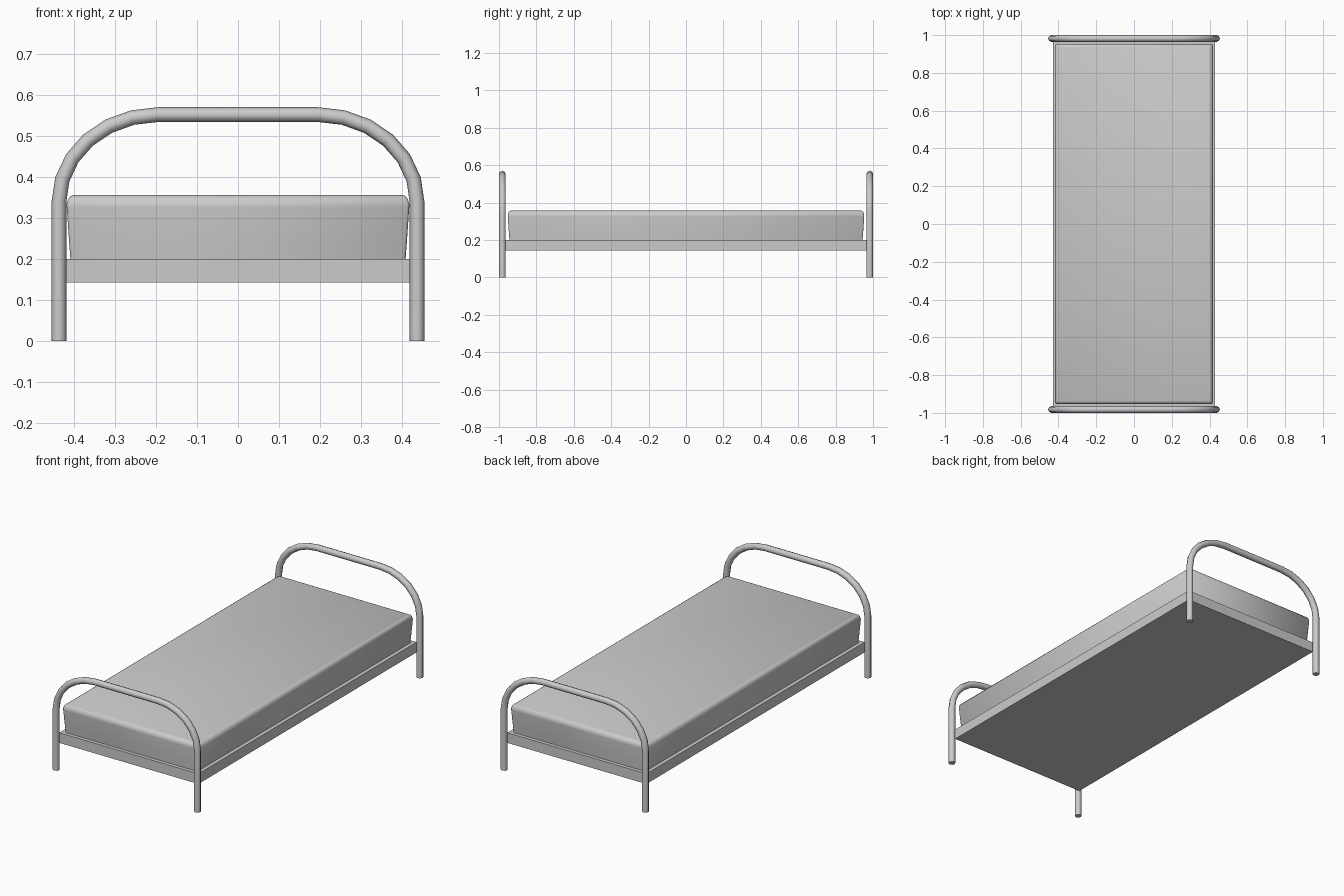
import bpy, bmesh, math
from mathutils import Vector

cube = bpy.data.objects.get("Cube")
if cube:
    bpy.data.objects.remove(cube, do_unlink=True)

grey = bpy.data.materials.new("light_grey")
grey.use_nodes = True
COLOUR = (0.6, 0.6, 0.6, 1)
grey.diffuse_color = COLOUR
grey.node_tree.nodes["Principled BSDF"].inputs["Base Color"].default_value = COLOUR


def finish(name, bm, smooth_angle=None):
    """Turn a bmesh into a named, coloured object."""
    bmesh.ops.recalc_face_normals(bm, faces=bm.faces)
    mesh = bpy.data.meshes.new(name)
    bm.to_mesh(mesh)
    bm.free()
    mesh.materials.append(grey)
    obj = bpy.data.objects.new(name, mesh)
    bpy.context.collection.objects.link(obj)
    if smooth_angle:
        bpy.ops.object.select_all(action='DESELECT')
        obj.select_set(True)
        bpy.context.view_layer.objects.active = obj
        bpy.ops.object.shade_smooth_by_angle(angle=math.radians(smooth_angle))
    return obj


def loft(bm, rings):
    """Skin a list of point rings and cap both ends."""
    loops = [[bm.verts.new(p) for p in ring] for ring in rings]
    count = len(loops[0])
    for a, b in zip(loops, loops[1:]):
        for i in range(count):
            j = (i + 1) % count
            bm.faces.new((a[i], a[j], b[j], b[i]))
    bm.faces.new(loops[0])
    bm.faces.new(loops[-1])


def end_rail(name, y, radius=0.018, sides=8, steps=6):
    """Bent tube: two legs joined by an arched top bar."""
    leg_x, bend_x, bend_z, top_z = 0.437, 0.195, 0.34, 0.553
    half = [(leg_x, 0)]
    for i in range(steps + 1):
        t = math.pi / 2 * i / steps
        half.append((bend_x + (leg_x - bend_x) * math.cos(t),
                     bend_z + (top_z - bend_z) * math.sin(t)))
    path = [Vector((x, y, z)) for x, z in half]
    path += [Vector((-x, y, z)) for x, z in reversed(half)]
    rings = []
    for i, p in enumerate(path):
        before, after = path[max(i - 1, 0)], path[min(i + 1, len(path) - 1)]
        tangent = (after - before).normalized()
        if i in (0, len(path) - 1):
            tangent.x = 0
        across = Vector((0, 1, 0)).cross(tangent).normalized()
        rings.append([p + radius * (across * math.cos(a) + Vector((0, 1, 0)) * math.sin(a))
                      for a in (math.tau * k / sides for k in range(sides))])
    bm = bmesh.new()
    loft(bm, rings)
    return finish(name, bm, 60)


# Tubular ends with legs
end_rail("foot_rail", -0.982)
end_rail("head_rail", 0.982)

# Flat slab carrying the mattress
bm = bmesh.new()
bmesh.ops.create_cube(bm, size=1)
for v in bm.verts:
    v.co = (v.co.x * 0.86, v.co.y * 1.928, 0.1715 + v.co.z * 0.057)
finish("bed_base", bm)

# Mattress: slightly flared sides with a rounded top edge
bm = bmesh.new()
profile = [(0.2, 0.009), (0.24, 0.006), (0.327, 0.0), (0.334, 0.0),
           (0.346, 0.003), (0.353, 0.008), (0.357, 0.016)]
rings = []
for z, inset in profile:
    x, y = 0.418 - inset, 0.953 - inset
    cut = 0.006
    rings.append([(sx * (x - cx), sy * (y - cy), z)
                  for sx, sy, cx, cy in ((1, 1, 0, cut), (1, 1, cut, 0),
                                         (-1, 1, cut, 0), (-1, 1, 0, cut),
                                         (-1, -1, 0, cut), (-1, -1, cut, 0),
                                         (1, -1, cut, 0), (1, -1, 0, cut))])
loft(bm, rings)
finish("mattress", bm, 60)
